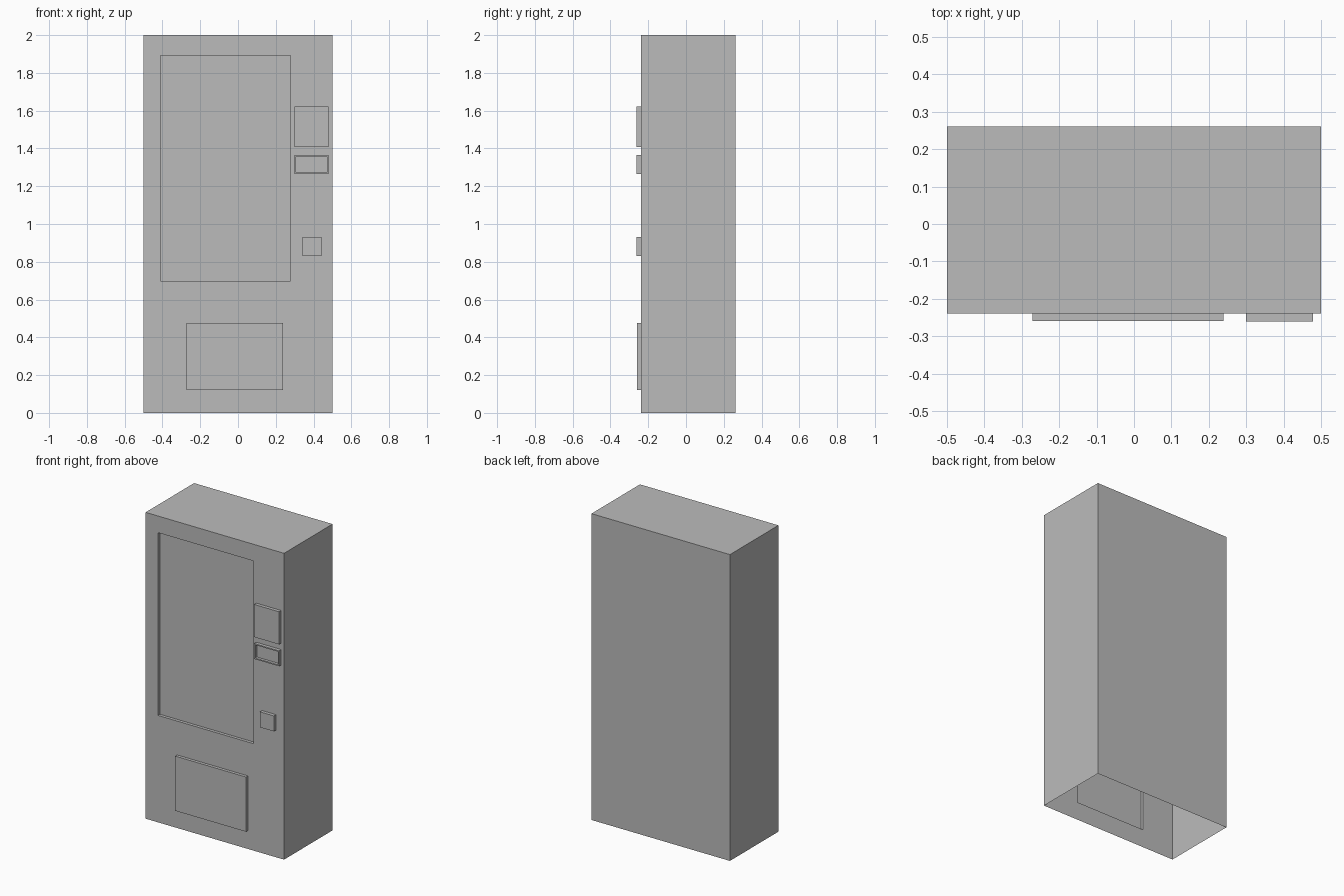
import bpy
import bmesh

cube = bpy.data.objects.get("Cube")
if cube:
    bpy.data.objects.remove(cube, do_unlink=True)

grey = bpy.data.materials.new("plain grey")
grey.use_nodes = True
colour = (0.5, 0.5, 0.5, 1)
grey.diffuse_color = colour
grey.node_tree.nodes["Principled BSDF"].inputs["Base Color"].default_value = colour

FRONT, BACK = -0.239, 0.261
STEP = 0.022

# Front panels: left, right, bottom, top, depth (negative stands out)
window = (-0.41, 0.278, 0.698, 1.891, 0.02)
flap = (-0.272, 0.239, 0.12, 0.477, -0.02)
payment_panel = (0.30, 0.479, 1.408, 1.621, -STEP)
display = (0.30, 0.479, 1.265, 1.366, -STEP)
coin_return = (0.341, 0.442, 0.83, 0.931, -STEP)
panels = [window, flap, payment_panel, display, coin_return]

bm = bmesh.new()

# Open-bottomed cabinet shell
bmesh.ops.create_cube(bm, size=1)
for v in bm.verts:
    v.co.y = BACK if v.co.y > 0 else FRONT
    v.co.z = 2 if v.co.z > 0 else 0
bm.normal_update()
bottom = [f for f in bm.faces if f.normal.z < -0.9]
bmesh.ops.delete(bm, geom=bottom, context='FACES_ONLY')


def front_faces():
    return [f for f in bm.faces if f.normal.y < -0.9]


def slice_front(axis, value):
    """Cut the front wall along one panel edge."""
    faces = front_faces()
    geom = faces + list({e for f in faces for e in f.edges})
    geom += list({v for f in faces for v in f.verts})
    point = (value, 0, 0) if axis == 0 else (0, 0, value)
    normal = (1, 0, 0) if axis == 0 else (0, 0, 1)
    bmesh.ops.bisect_plane(bm, geom=geom, plane_co=point, plane_no=normal)
    bm.normal_update()


for x in sorted({x for p in panels for x in p[:2]}):
    slice_front(0, x)
for z in sorted({z for p in panels for z in p[2:4]}):
    slice_front(1, z)


def push_panel(left, right, low, high, depth):
    """Extrude one panel in or out and return its moved faces."""
    chosen = []
    for f in front_faces():
        c = f.calc_center_median()
        if left < c.x < right and low < c.z < high:
            chosen.append(f)
    result = bmesh.ops.extrude_face_region(bm, geom=chosen)
    bmesh.ops.delete(bm, geom=chosen, context='FACES_ONLY')
    moved = [g for g in result["geom"] if isinstance(g, bmesh.types.BMVert)]
    bmesh.ops.translate(bm, verts=moved, vec=(0, depth, 0))
    bm.normal_update()
    return [g for g in result["geom"] if isinstance(g, bmesh.types.BMFace)]


for panel in panels:
    faces = push_panel(*panel)
    # Recessed screen inside the display frame
    if panel is display:
        bmesh.ops.inset_region(bm, faces=faces, thickness=0.008, use_even_offset=True)
        result = bmesh.ops.extrude_face_region(bm, geom=faces)
        bmesh.ops.delete(bm, geom=faces, context='FACES_ONLY')
        moved = [g for g in result["geom"] if isinstance(g, bmesh.types.BMVert)]
        bmesh.ops.translate(bm, verts=moved, vec=(0, 0.018, 0))
        bm.normal_update()

# Merge the coplanar cuts back into clean flat faces
bmesh.ops.dissolve_limit(bm, angle_limit=0.01, verts=bm.verts[:], edges=bm.edges[:])

mesh = bpy.data.meshes.new("cabinet")
bm.to_mesh(mesh)
bm.free()
mesh.materials.append(grey)
cabinet = bpy.data.objects.new("cabinet", mesh)
bpy.context.collection.objects.link(cabinet)
